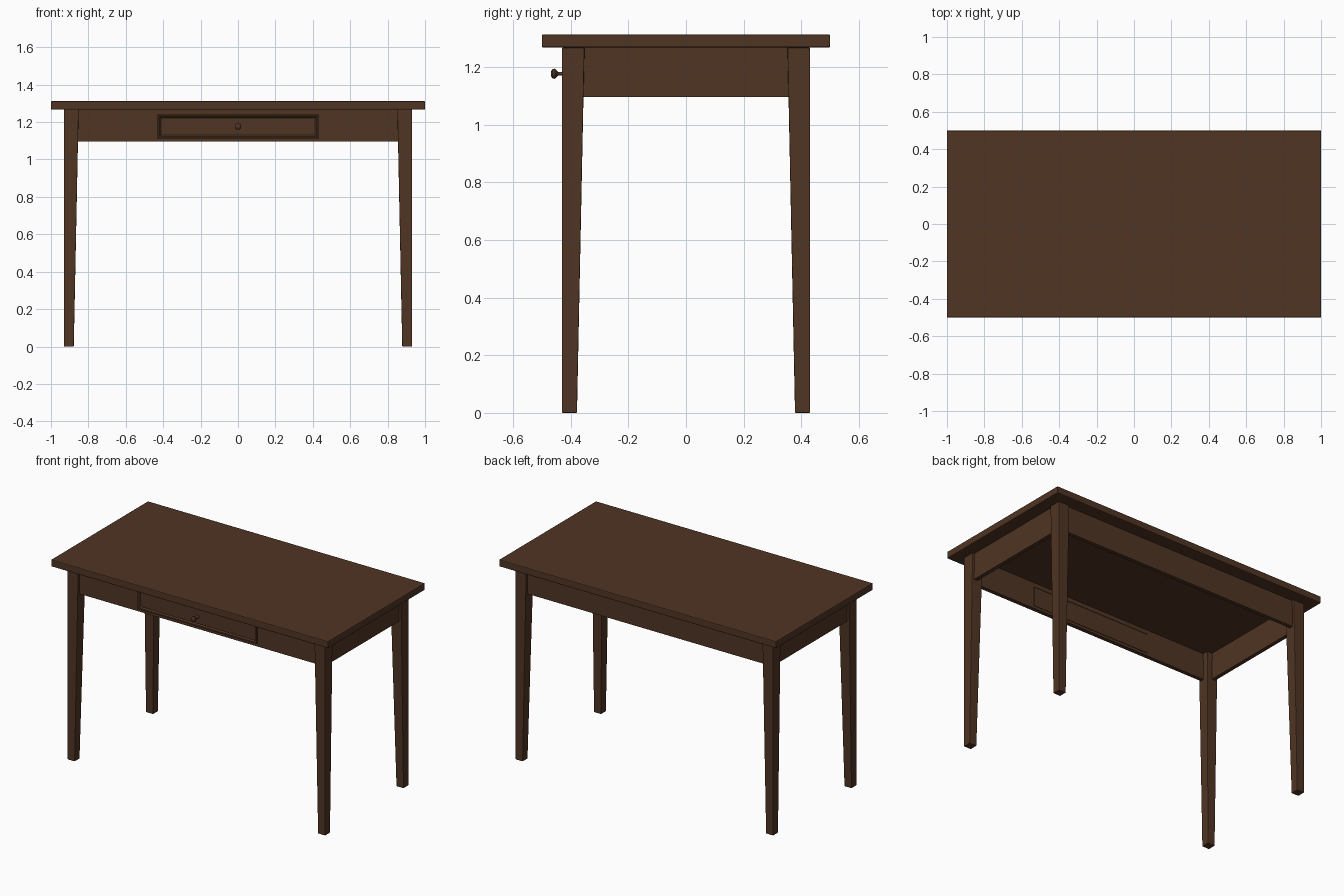
import bpy, bmesh, math
from mathutils import Matrix

if "Cube" in bpy.data.objects:
    bpy.data.objects.remove(bpy.data.objects["Cube"])

wood = bpy.data.materials.new("dark brown wood")
wood.diffuse_color = (0.08, 0.035, 0.017, 1)
wood.use_nodes = True
wood.node_tree.nodes["Principled BSDF"].inputs["Base Color"].default_value = wood.diffuse_color


def finish(name, bm, bevel=0.0):
    bmesh.ops.recalc_face_normals(bm, faces=bm.faces)
    me = bpy.data.meshes.new(name)
    bm.to_mesh(me)
    bm.free()
    me.materials.append(wood)
    ob = bpy.data.objects.new(name, me)
    bpy.context.collection.objects.link(ob)
    if bevel:
        m = ob.modifiers.new("soft edges", 'BEVEL')
        m.width, m.segments = bevel, 2
    return ob


def add_box(bm, x0, x1, y0, y1, z0, z1):
    mat = Matrix.Translation(((x0 + x1) / 2, (y0 + y1) / 2, (z0 + z1) / 2))
    mat = mat @ Matrix.Diagonal((x1 - x0, y1 - y0, z1 - z0, 1))
    return bmesh.ops.create_cube(bm, size=1, matrix=mat)["verts"]


def box(name, *dims, bevel=0.0):
    bm = bmesh.new()
    add_box(bm, *dims)
    return finish(name, bm, bevel)


TOP, LOW = 1.267, 1.095      # apron heights
AX, AY, T = 0.915, 0.415, 0.025  # apron outer faces and thickness

# Table top
box("table_top", -1, 1, -0.5, 0.5, TOP, 1.312, bevel=0.005)

# Legs: outer faces upright, inner faces tapered toward the floor
for sx, side in ((-1, "left"), (1, "right")):
    for sy, end in ((-1, "front"), (1, "back")):
        bm = bmesh.new()
        for v in add_box(bm, 0.852, 0.93, 0.352, 0.43, 0, TOP):
            if v.co.z < 0.1:
                v.co.x = max(v.co.x, 0.878)
                v.co.y = max(v.co.y, 0.378)
            v.co.x *= sx
            v.co.y *= sy
        finish(f"{end}_{side}_leg", bm, 0.003)

# Side and back aprons
for sx, side in ((-1, "left"), (1, "right")):
    a, b = sorted((sx * AX, sx * (AX - T)))
    box(f"{side}_apron", a, b, -0.37, 0.37, LOW, TOP)
box("back_apron", -0.87, 0.87, AY - T, AY, LOW, TOP)

# Front apron with a drawer opening
DX, D0, D1 = 0.43, 1.112, 1.24
bm = bmesh.new()
ring = []
for hx, z0, z1 in ((0.87, LOW, TOP), (DX, D0, D1)):
    for y in (-AY, -AY + T):
        ring.append([bm.verts.new(p) for p in
                     ((-hx, y, z0), (hx, y, z0), (hx, y, z1), (-hx, y, z1))])
of, ob_, inf, inb = ring
for p, q in ((of, inf), (ob_, inb), (of, ob_), (inf, inb)):
    for i in range(4):
        j = (i + 1) % 4
        bm.faces.new((p[i], p[j], q[j], q[i]))
finish("front_apron", bm)

# Drawer front with a moulded, recessed panel
bm = bmesh.new()
add_box(bm, -DX + 0.002, DX - 0.002, -AY - 0.008, -AY + T, D0 + 0.002, D1 - 0.002)
bm.normal_update()
face = [f for f in bm.faces if f.normal.y < -0.9]
bmesh.ops.inset_region(bm, faces=face, thickness=0.012, depth=0)
bmesh.ops.inset_region(bm, faces=face, thickness=0.010, depth=-0.008)
finish("drawer_front", bm)

# Turned knob: (radius, y) profile spun about the y axis
profile = [(0.011, -0.412), (0.010, -0.424), (0.006, -0.432), (0.006, -0.444),
           (0.013, -0.449), (0.0175, -0.455), (0.016, -0.463), (0.009, -0.468),
           (0, -0.469)]
bm = bmesh.new()
vs = [bm.verts.new((r, y, 1.176)) for r, y in profile]
es = [bm.edges.new(e) for e in zip(vs, vs[1:])]
bmesh.ops.spin(bm, geom=vs + es, cent=(0, 0, 1.176), axis=(0, 1, 0),
               angle=2 * math.pi, steps=24, use_duplicate=False)
bmesh.ops.remove_doubles(bm, verts=bm.verts, dist=0.0002)
knob = finish("drawer_knob", bm)
bpy.context.view_layer.objects.active = knob
knob.select_set(True)
bpy.ops.object.shade_smooth_by_angle(angle=math.radians(40))
